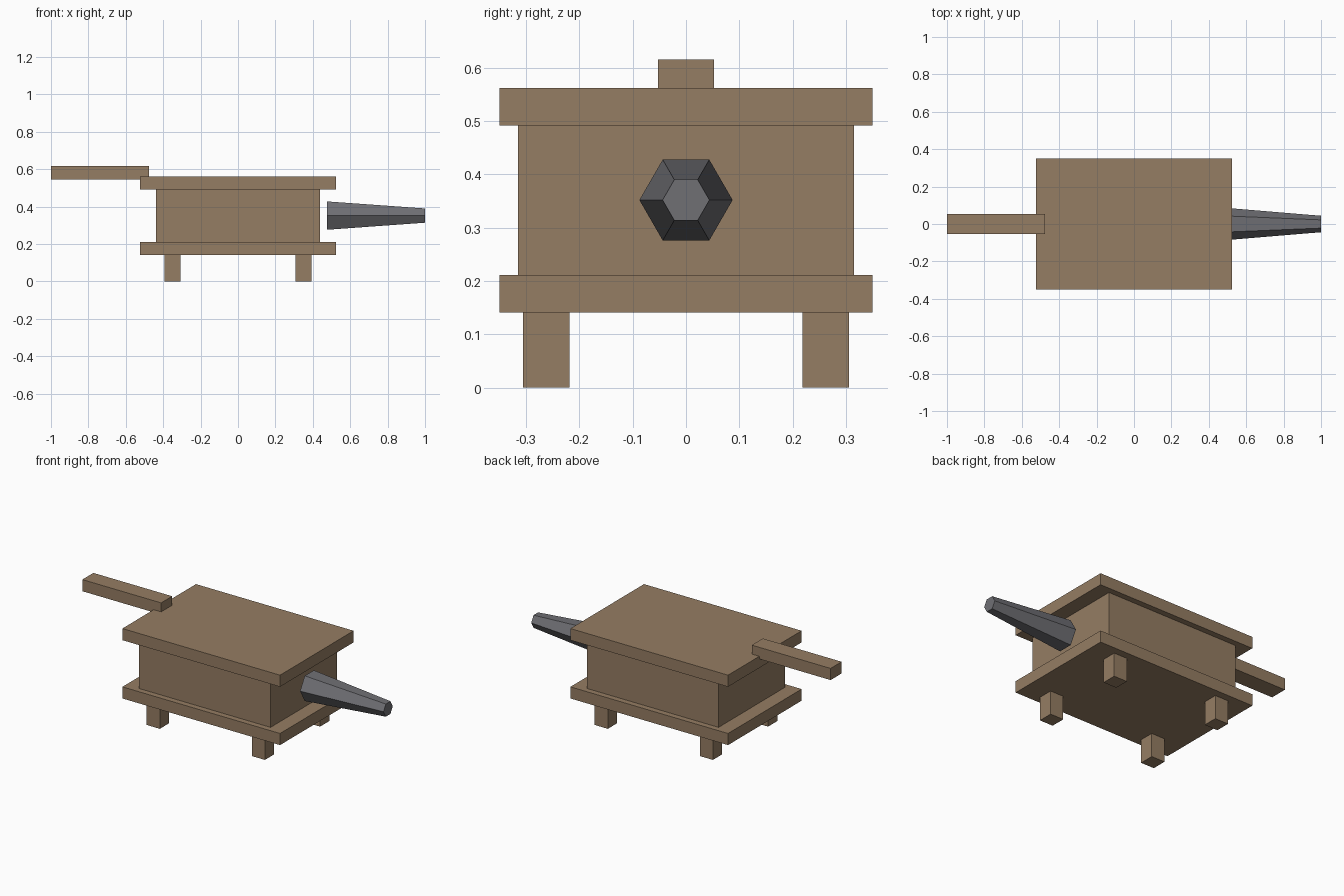
import bpy
import math

cube = bpy.data.objects.get("Cube")
if cube:
    bpy.data.objects.remove(cube, do_unlink=True)


def material(name, rgb):
    mat = bpy.data.materials.new(name)
    mat.use_nodes = True
    color = (*rgb, 1)
    mat.diffuse_color = color
    mat.node_tree.nodes["Principled BSDF"].inputs["Base Color"].default_value = color
    return mat


wood = material("brown wood", (0.30, 0.205, 0.125))
iron = material("dark iron", (0.16, 0.16, 0.175))


def box(name, center, size):
    bpy.ops.mesh.primitive_cube_add(size=1, location=center)
    obj = bpy.context.object
    obj.name = name
    obj.scale = size
    bpy.ops.object.transform_apply(location=False, rotation=False, scale=True)
    obj.data.materials.append(wood)
    return obj


# Bellows chamber between two overhanging boards
box("chamber", (0, 0, 0.351), (0.875, 0.63, 0.282))
box("lower_board", (0, 0, 0.176), (1.05, 0.7, 0.07))
box("upper_board", (0, 0, 0.527), (1.05, 0.7, 0.07))

# Pump handle resting on the back edge of the upper board
box("handle", (-0.7375, 0, 0.581), (0.525, 0.105, 0.07))

# Four short legs
for x_name, x in (("left", 0.35), ("right", -0.35)):
    for y_name, y in (("front", -0.2625), ("back", 0.2625)):
        box(f"{y_name}_{x_name}_leg", (x, y, 0.0705), (0.0875, 0.0875, 0.141))

# Tapered six-sided nozzle pointing along +x
bpy.ops.mesh.primitive_cone_add(
    vertices=6, radius1=0.0875, radius2=0.044, depth=0.525,
    location=(0.7375, 0, 0.352), rotation=(0, math.pi / 2, 0))
nozzle = bpy.context.object
nozzle.name = "nozzle"
nozzle.data.materials.append(iron)
